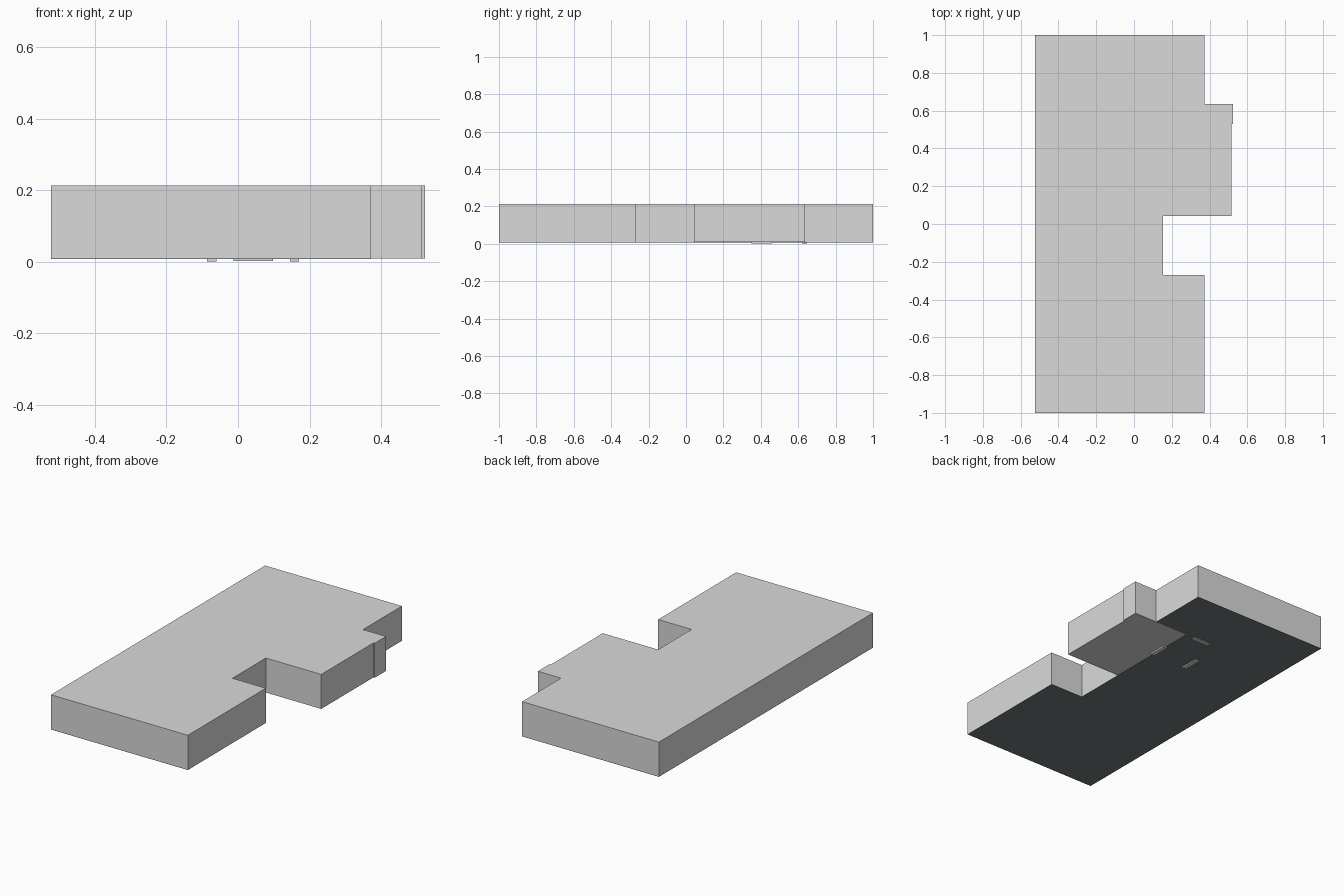
import bpy, bmesh

if "Cube" in bpy.data.objects:
    bpy.data.objects.remove(bpy.data.objects["Cube"])


def material(name, rgb):
    m = bpy.data.materials.new(name)
    m.diffuse_color = (*rgb, 1)
    m.use_nodes = True
    m.node_tree.nodes["Principled BSDF"].inputs["Base Color"].default_value = m.diffuse_color
    return m


GREY = material("light grey", (0.7, 0.7, 0.7))
DARK = material("dark slate", (0.16, 0.195, 0.195))


def prism(name, outline, z0, z1, mat):
    """Extrude a counter-clockwise xy outline from z0 to z1."""
    bm = bmesh.new()
    face = bm.faces.new([bm.verts.new((x, y, z0)) for x, y in outline])
    top = bmesh.ops.extrude_face_region(bm, geom=[face], use_keep_orig=True)["geom"]
    for v in top:
        if isinstance(v, bmesh.types.BMVert):
            v.co.z = z1
    bmesh.ops.recalc_face_normals(bm, faces=bm.faces)
    me = bpy.data.meshes.new(name)
    bm.to_mesh(me)
    bm.free()
    me.materials.append(mat)
    ob = bpy.data.objects.new(name, me)
    bpy.context.collection.objects.link(ob)
    return ob


def rect(x0, x1, y0, y1):
    return [(x0, y0), (x1, y0), (x1, y1), (x0, y1)]


L, R, N = -0.523, 0.372, 0.153        # left wall, right wall, notch depth
Y0, Y1, Y2 = -0.271, 0.042, 0.636     # notch start, wing start, wing end

# Building block with side notch and projecting wing
prism("building_block",
      [(L, -1), (R, -1), (R, Y0), (N, Y0), (N, Y1), (0.515, Y1),
       (0.515, 0.53), (0.523, 0.53), (0.523, Y2), (R, Y2), (R, 1), (L, 1)],
      0.009, 0.213, GREY)

# Dark floor under the main part, leaving the wing grey
prism("dark_floor",
      [(L, -1), (R, -1), (R, Y0), (N, Y0), (N, Y2), (R, Y2), (R, 1), (L, 1)],
      0.0075, 0.0095, DARK)

# Small bars on the underside
for name, box, z in (("left_bar", (-0.086, -0.06, 0.35, 0.46), 0.0),
                     ("right_bar", (0.145, 0.171, 0.35, 0.46), 0.0),
                     ("back_bar", (-0.012, 0.098, 0.622, 0.648), 0.002)):
    prism(name, rect(*box), z, 0.009, GREY)
